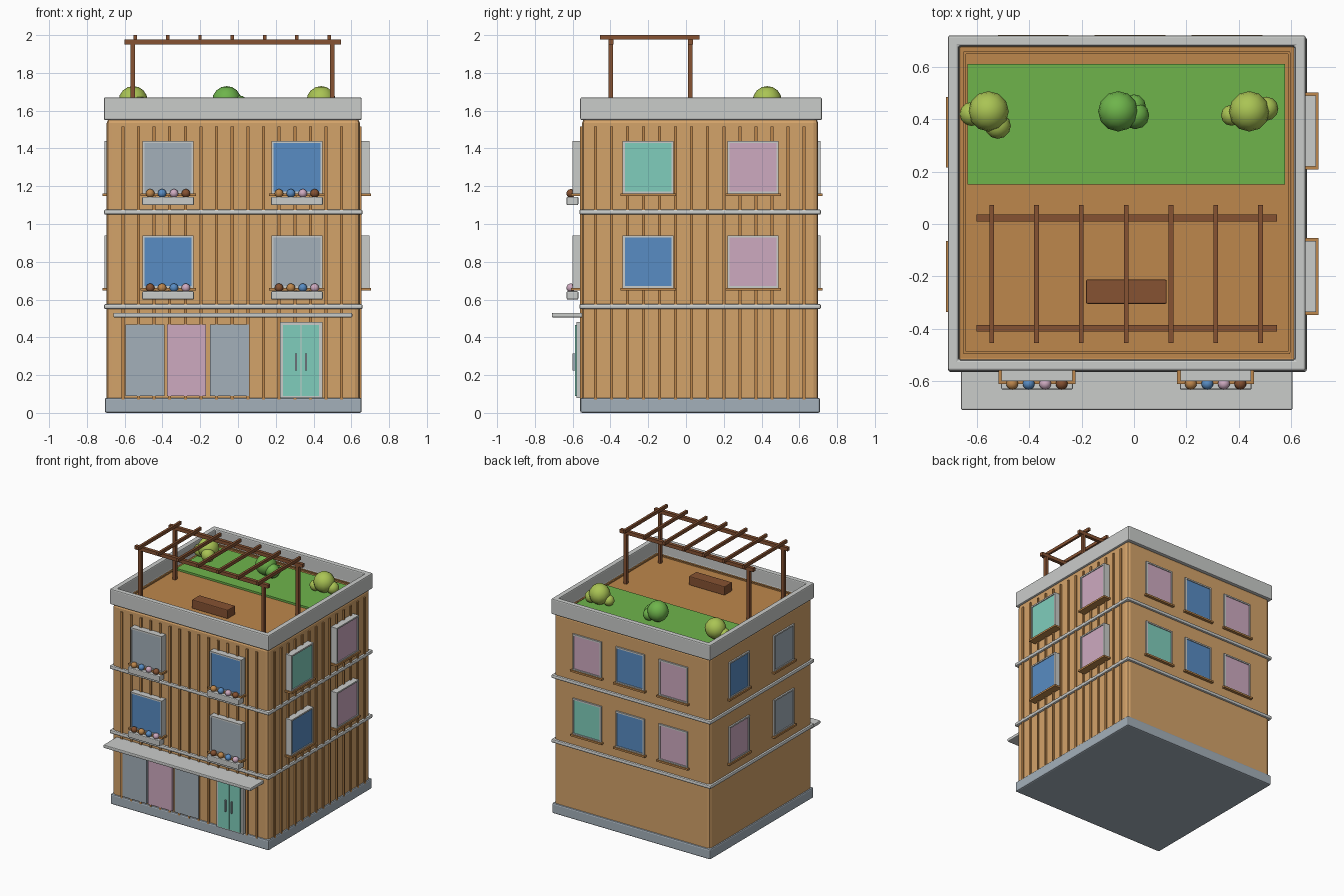
import bpy, bmesh, math
from mathutils import Matrix, Vector

if "Cube" in bpy.data.objects:
    bpy.data.objects.remove(bpy.data.objects["Cube"])


def material(name, rgb):
    lin = [((c / 255 + 0.055) / 1.055) ** 2.4 for c in rgb]
    m = bpy.data.materials.new(name)
    m.use_nodes = True
    m.diffuse_color = (*lin, 1)
    m.node_tree.nodes["Principled BSDF"].inputs["Base Color"].default_value = (*lin, 1)
    return m


WALL = material("tan wall", (212, 163, 106))
WOOD = material("warm timber", (190, 135, 76))
PALE = material("pale grey", (202, 204, 202))
SLATE = material("blue grey", (164, 176, 186))
BLUE = material("blue", (88, 140, 195))
PINK = material("pink", (206, 170, 192))
TEAL = material("teal", (128, 206, 188))
GREEN = material("grass green", (110, 180, 75))
LIME = material("lime leaf", (170, 196, 84))
BROWN = material("dark brown", (134, 82, 50))

# Walls: turn angle and distance from the origin along the outward direction
FACES = {"front": (0, 0.55), "right_side": (90, 0.645),
         "back": (180, 0.70), "left_side": (-90, 0.695)}


def finish(bm, name, mats):
    bmesh.ops.recalc_face_normals(bm, faces=bm.faces)
    me = bpy.data.meshes.new(name)
    bm.to_mesh(me)
    bm.free()
    ob = bpy.data.objects.new(name, me)
    bpy.context.collection.objects.link(ob)
    for m in mats:
        me.materials.append(m)
    return ob


def box(name, x, y, z, mat, bevel=0, segments=2, angle=0, panel=None):
    """Box from ranges; panel = (direction, rim, depth, material) sinks a rimmed face."""
    bm = bmesh.new()
    size = Vector((x[1] - x[0], y[1] - y[0], z[1] - z[0]))
    mid = Vector((sum(x), sum(y), sum(z))) / 2
    bmesh.ops.create_cube(bm, size=1, matrix=Matrix.Translation(mid) @ Matrix.Diagonal((*size, 1)))
    mats = [mat]
    if panel:
        direction, rim, depth, inner = panel
        mats.append(inner)
        d = Vector(direction)
        bm.normal_update()
        face = max(bm.faces, key=lambda f: f.normal.dot(d))
        bmesh.ops.inset_region(bm, faces=[face], thickness=rim)
        sunk = bmesh.ops.extrude_discrete_faces(bm, faces=[face])["faces"][0]
        sunk.material_index = 1
        bmesh.ops.translate(bm, verts=sunk.verts, vec=-d * depth)
    bmesh.ops.rotate(bm, verts=bm.verts, matrix=Matrix.Rotation(math.radians(angle), 3, "Z"))
    ob = finish(bm, name, mats)
    if bevel:
        mod = ob.modifiers.new("Bevel", "BEVEL")
        mod.width, mod.segments = bevel, segments
    return ob


def on_wall(name, wall, u, out, z, mat, **kw):
    """Box on a wall: u runs along it, out is the range of protrusion."""
    angle, dist = FACES[wall]
    return box(name, u, (-dist - out[1], -dist - out[0]), z, mat, angle=angle, **kw)


def ball(name, centre, radius, mat, smooth=False):
    bm = bmesh.new()
    bmesh.ops.create_uvsphere(bm, u_segments=12, v_segments=8, radius=radius,
                              matrix=Matrix.Translation(centre))
    for f in bm.faces:
        f.smooth = smooth
    return finish(bm, name, [mat])


# Main body, plinth, floor bands and parapet with sunk roof deck
box("body", (-0.695, 0.645), (-0.55, 0.70), (0.01, 1.56), WALL, bevel=0.025)
box("plinth", (-0.705, 0.655), (-0.56, 0.71), (0, 0.08), SLATE, bevel=0.01)
for z in (0.563, 1.063):
    box("floor_band", (-0.71, 0.66), (-0.565, 0.715), (z - 0.014, z + 0.014), PALE, bevel=0.01)
box("parapet", (-0.71, 0.655), (-0.56, 0.72), (1.55, 1.67), PALE, bevel=0.008,
    panel=((0, 0, 1), 0.058, 0.107, WOOD))

# Vertical battens on the two street walls
for wall, start, count, step in (("front", -0.61, 15, 0.0828), ("right_side", -0.48, 14, 0.085)):
    for i in range(count):
        u = start + i * step
        on_wall("batten", wall, (u - 0.008, u + 0.008), (-0.01, 0.01), (0.07, 1.515), WOOD)


# Windows with rim, sunk pane and sill
def window(wall, u, z, pane, depth):
    w = 0.135 if wall in ("front", "right_side") else 0.123
    on_wall("window", wall, (u - w, u + w), (-0.01, depth), (z, z + 0.28), PALE,
            panel=((0, -1, 0), 0.016, min(0.006, depth / 2), pane))
    on_wall("window_sill", wall, (u - w - 0.012, u + w + 0.012), (-0.01, depth + 0.01),
            (z - 0.012, z + 0.002), WOOD)


LOW, HIGH = 0.66, 1.16
layout = [
    ("front", 0.05, (-0.37, 0.312), {HIGH: (SLATE, BLUE), LOW: (BLUE, SLATE)}),
    ("right_side", 0.05, (-0.2, 0.355), {HIGH: (TEAL, PINK), LOW: (BLUE, PINK)}),
    ("back", 0.012, (-0.355, 0.015, 0.385), {HIGH: (PINK, BLUE, PINK), LOW: (TEAL, BLUE, PINK)}),
    ("left_side", 0.012, (-0.35, 0.2), {HIGH: (BLUE, SLATE), LOW: (PINK, SLATE)}),
]
for wall, depth, columns, rows in layout:
    for z, panes in rows.items():
        for u, pane in zip(columns, panes):
            window(wall, u, z, pane, depth)

# Flower boxes under the front windows
flowers = {HIGH: (WOOD, BLUE, PINK, BROWN), LOW: (BROWN, WOOD, BLUE, PINK)}
for u in (-0.37, 0.312):
    for z, row in flowers.items():
        on_wall("flower_box", "front", (u - 0.137, u + 0.137), (0.02, 0.082),
                (z - 0.06, z - 0.016), PALE, bevel=0.006)
        for i, colour in enumerate(row):
            ball("flower", (u - 0.095 + i * 0.063, -0.61, z + 0.002), 0.023, colour, True)

# Shopfront panels, awning and double door
for x, colour in ((-0.493, SLATE), (-0.272, PINK), (-0.046, SLATE)):
    on_wall("shop_panel", "front", (x - 0.103, x + 0.103), (-0.01, 0.016), (0.09, 0.468), colour)
box("awning", (-0.66, 0.605), (-0.71, -0.54), (0.505, 0.53), PALE, bevel=0.006)
on_wall("door_frame", "front", (0.222, 0.448), (-0.01, 0.03), (0.08, 0.48), PALE)
for side in (-1, 1):
    x = 0.334 + side * 0.049
    on_wall("door_leaf", "front", (x - 0.047, x + 0.047), (0.02, 0.037), (0.09, 0.465), TEAL)
    x = 0.334 + side * 0.026
    on_wall("door_handle", "front", (x - 0.005, x + 0.005), (0.03, 0.05), (0.225, 0.315), SLATE)

# Roof garden: deck edging, lawn, bench and shrubs
for y in (-0.492, 0.654):
    box("deck_edging", (-0.65, 0.595), (y - 0.005, y + 0.005), (1.555, 1.572), WOOD)
for x in (-0.647, 0.592):
    box("deck_edging", (x - 0.005, x + 0.005), (-0.49, 0.655), (1.555, 1.572), WOOD)
box("lawn", (-0.635, 0.577), (0.15, 0.61), (1.555, 1.578), GREEN)
box("bench", (-0.183, 0.125), (-0.305, -0.212), (1.56, 1.63), BROWN, bevel=0.006)
shrubs = [
    (-0.555, LIME, ((-0.065, -0.01, 0.046), (0.035, -0.055, 0.05))),
    (-0.06, GREEN, ((0.065, -0.015, 0.053), (0.06, 0.02, 0.045))),
    (0.44, LIME, ((0.065, 0.01, 0.046), (-0.068, -0.015, 0.04))),
]
for x, leaf, lobes in shrubs:
    ball("shrub", (x, 0.43, 1.653), 0.077, leaf, True)
    for dx, dy, r in lobes:
        ball("shrub_lobe", (x + dx, 0.43 + dy, 1.575 + r), r, leaf, True)

# Pergola: posts, long beams and cross slats
for y in (0.023, -0.398):
    for x in (-0.558, 0.5):
        box("pergola_post", (x - 0.012, x + 0.012), (y - 0.012, y + 0.012), (1.56, 1.955), BROWN)
    box("pergola_beam", (-0.602, 0.545), (y - 0.013, y + 0.013), (1.95, 1.977), BROWN)
for i in range(7):
    x = -0.543 + i * 0.171
    box("pergola_slat", (x - 0.009, x + 0.009), (-0.455, 0.072), (1.976, 2.0), BROWN)
